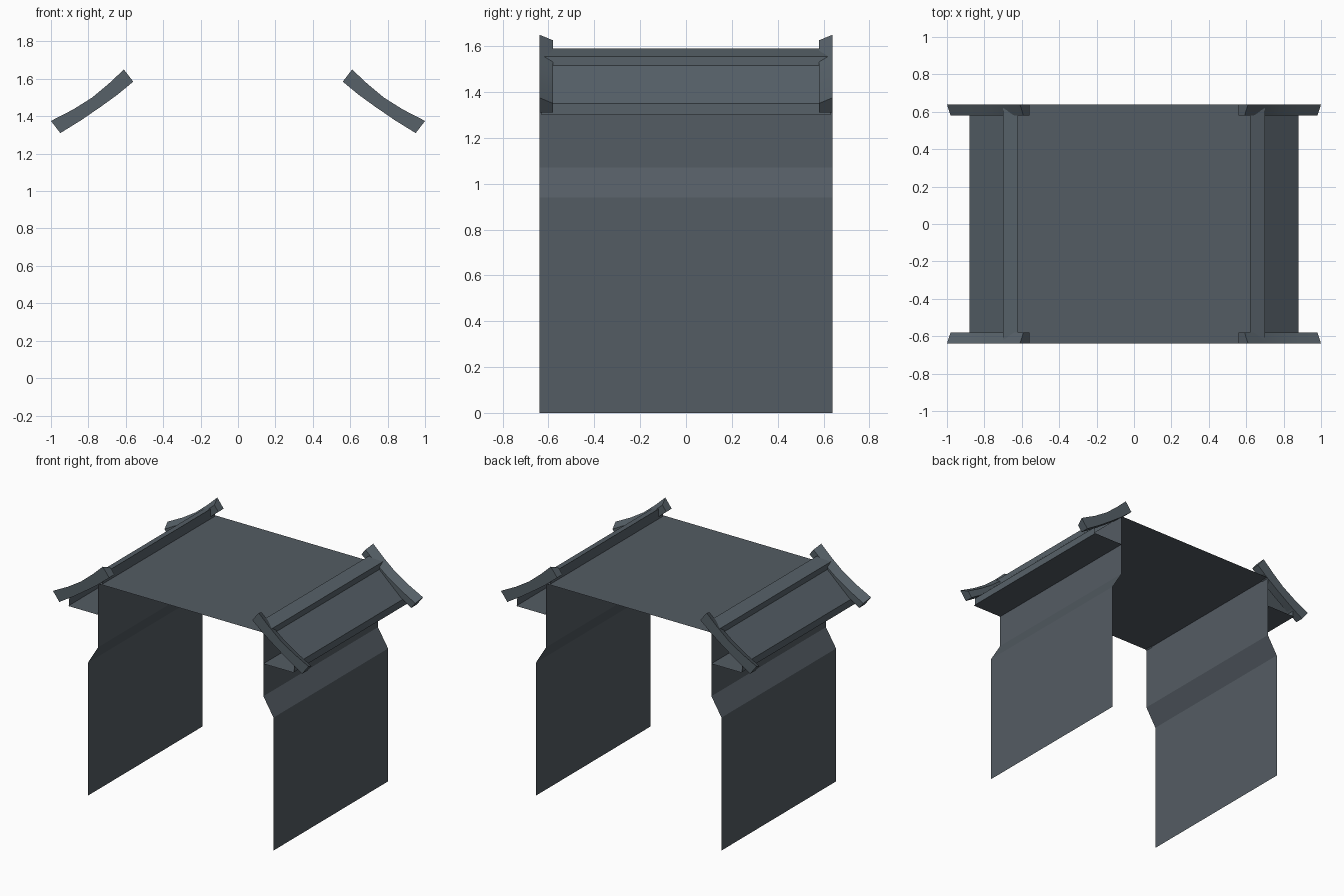
import bpy, bmesh
from mathutils import Vector

if "Cube" in bpy.data.objects:
    bpy.data.objects.remove(bpy.data.objects["Cube"])


def material(name, col):
    m = bpy.data.materials.new(name)
    m.diffuse_color = (*col, 1)
    m.use_nodes = True
    m.node_tree.nodes["Principled BSDF"].inputs["Base Color"].default_value = m.diffuse_color
    return m


SLATE = material("slate grey", (0.088, 0.107, 0.126))
ROOF = material("roof grey", (0.095, 0.120, 0.140))
HALF = 0.64  # half depth along y


def finish(name, bm, mat):
    me = bpy.data.meshes.new(name)
    bm.to_mesh(me)
    bm.free()
    me.materials.append(mat)
    ob = bpy.data.objects.new(name, me)
    bpy.context.collection.objects.link(ob)
    return ob


def sheet(name, profile, mat, half=HALF):
    """Thin sheet: an open x-z profile swept along y."""
    bm = bmesh.new()
    rows = [[bm.verts.new((x, y, z)) for y in (-half, half)] for x, z in profile]
    for a, b in zip(rows, rows[1:]):
        bm.faces.new((a[0], a[1], b[1], b[0]))
    return finish(name, bm, mat)


def gable_board(name, sx, sy):
    """Slightly bent board closing a roof end, its top edge bevelled inward."""
    top = [(0.61, 1.65), (0.69, 1.575), (0.78, 1.50), (0.88, 1.437), (1.0, 1.375)]
    low = [(0.56, 1.585), (0.645, 1.515), (0.735, 1.45), (0.84, 1.378), (0.95, 1.31)]
    bm = bmesh.new()
    rings = []
    for t, b in zip(top, low):
        t, b = Vector(t), Vector(b)
        section = [(t, HALF), (t.lerp(b, 0.38), 0.58), (b, 0.58), (b, HALF)]
        rings.append([bm.verts.new((sx * p.x, sy * y, p.y)) for p, y in section])
    for a, b in zip(rings, rings[1:]):
        for i in range(4):
            j = (i + 1) % 4
            bm.faces.new((a[i], a[j], b[j], b[i]))
    bm.faces.new(rings[0])
    bm.faces.new(rings[-1])
    bmesh.ops.recalc_face_normals(bm, faces=bm.faces)
    ob = finish(name, bm, ROOF)
    for p in ob.data.polygons:
        p.use_smooth = True
    bpy.context.view_layer.objects.active = ob
    ob.select_set(True)
    bpy.ops.object.shade_smooth_by_angle(angle=0.5)
    ob.select_set(False)


# flat deck between the walls
sheet("deck", [(0.647, 1.52), (-0.647, 1.52)], SLATE)

for side, s in (("right", 1), ("left", -1)):
    def prof(pts):
        out = [(s * x, z) for x, z in pts]
        return out if s > 0 else out[::-1]

    # wall with a stepped-in upper part
    sheet(side + "_wall",
          prof([(0.726, 0), (0.726, 0.94), (0.647, 1.07), (0.647, 1.52)]), SLATE)
    # flat underside of the eave
    sheet(side + "_soffit", prof([(0.647, 1.3), (0.88, 1.3)]), SLATE)
    # fascia, sloping roof and raised ridge strip
    sheet(side + "_roof",
          prof([(0.88, 1.3), (0.88, 1.35), (0.70, 1.515), (0.70, 1.555),
                (0.62, 1.59), (0.62, 1.52)]), ROOF, 0.63)
    # boards at both roof ends
    for end, e in (("front", -1), ("back", 1)):
        gable_board(f"{end}_{side}_gable_board", s, e)
